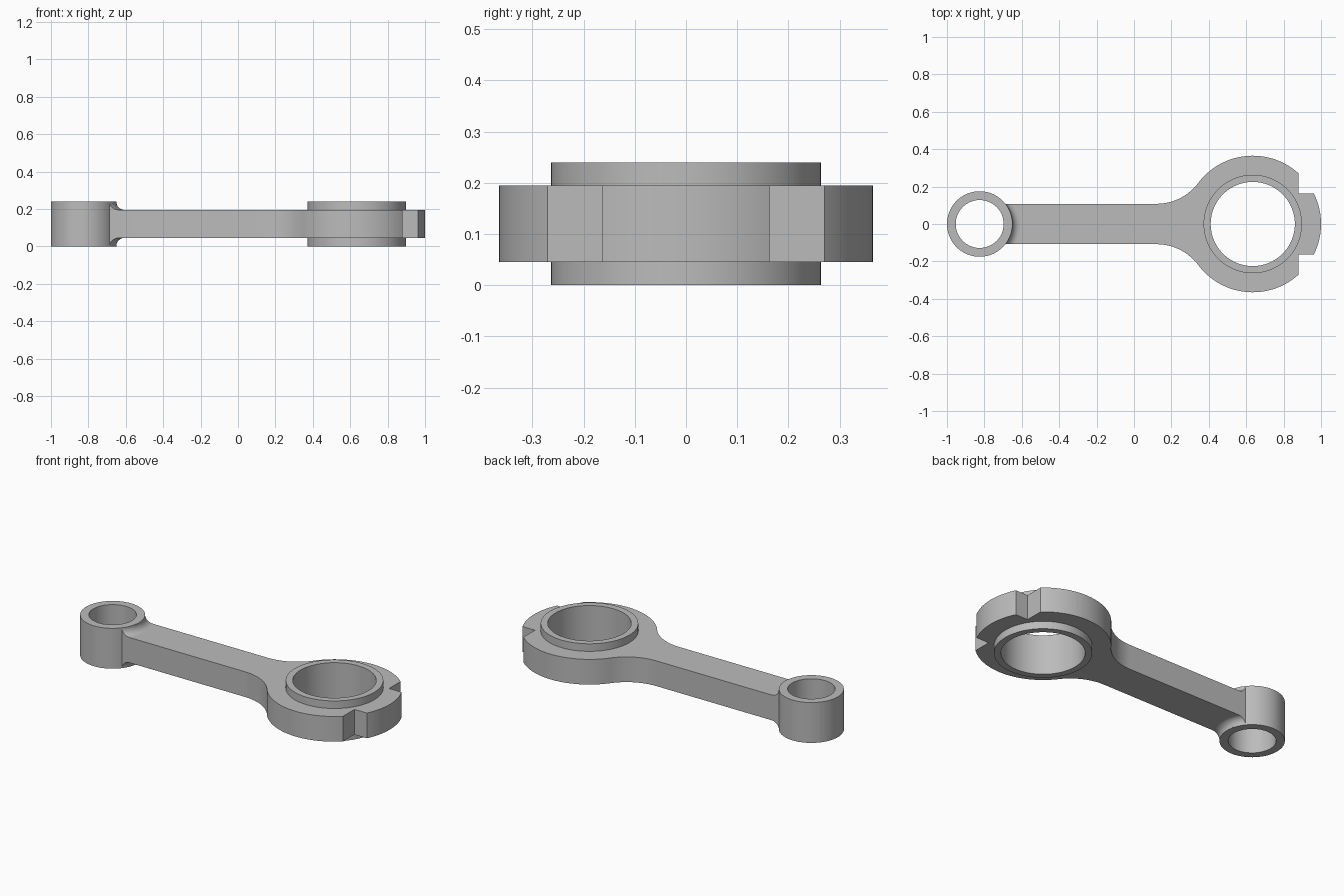
import bpy, bmesh
from math import pi, sin, cos, asin, atan2, hypot, sqrt, radians

cube = bpy.data.objects.get("Cube")
if cube:
    bpy.data.objects.remove(cube, do_unlink=True)

# Main dimensions
HEIGHT, Z0, Z1 = 0.24, 0.045, 0.195
SMALL_X, SMALL_R, SMALL_BORE = -0.825, 0.175, 0.128
BIG_X, BIG_R, COLLAR_R, BIG_BORE = 0.635, 0.365, 0.263, 0.225
HALF_W = 0.108
NOTCH_X, NOTCH_Y = 0.88, 0.163
BLEND_R, BLEND_X = 0.28, 0.12
FILLET = 0.042

steel = bpy.data.materials.new("steel grey")
steel.use_nodes = True
GREY = (0.5, 0.5, 0.5, 1)
steel.diffuse_color = GREY
steel.node_tree.nodes["Principled BSDF"].inputs["Base Color"].default_value = GREY


def finish(bm, name):
    bmesh.ops.remove_doubles(bm, verts=bm.verts, dist=1e-5)
    bmesh.ops.recalc_face_normals(bm, faces=bm.faces)
    mesh = bpy.data.meshes.new(name)
    bm.to_mesh(mesh)
    bm.free()
    mesh.materials.append(steel)
    obj = bpy.data.objects.new(name, mesh)
    bpy.context.collection.objects.link(obj)
    bpy.ops.object.select_all(action='DESELECT')
    obj.select_set(True)
    bpy.context.view_layer.objects.active = obj
    bpy.ops.object.shade_smooth_by_angle(angle=radians(30))
    return obj


def arc(cx, cy, r, a0, a1, n):
    return [(cx + r * cos(a0 + (a1 - a0) * i / n),
             cy + r * sin(a0 + (a1 - a0) * i / n)) for i in range(n + 1)]


def tube(name, x, outer, inner, n=96):
    """Ring with a square section, revolved about a vertical axis."""
    bm = bmesh.new()
    section = [(inner, 0), (outer, 0), (outer, HEIGHT), (inner, HEIGHT)]
    verts = [bm.verts.new((x + r, 0, z)) for r, z in section]
    edges = [bm.edges.new((verts[i], verts[i - 1])) for i in range(4)]
    bmesh.ops.spin(bm, geom=verts + edges, cent=(x, 0, 0), axis=(0, 0, 1),
                   angle=2 * pi, steps=n, use_merge=True)
    return finish(bm, name)


# Bearing rings at both ends
tube("small_end_ring", SMALL_X, SMALL_R, SMALL_BORE)
tube("big_end_collar", BIG_X, COLLAR_R, BIG_BORE)

# Rod body: shank, blend arcs, round big end and two bolt notches
root_r = SMALL_R - 0.02
blend_y = HALF_W + BLEND_R
join = atan2(-blend_y, BIG_X - BLEND_X)
half = arc(SMALL_X, 0, root_r, 0, asin(HALF_W / root_r), 12)
half += arc(BLEND_X, blend_y, BLEND_R, -pi / 2, join, 20)
half += arc(BIG_X, 0, BIG_R, join + pi, atan2(sqrt(BIG_R**2 - (NOTCH_X - BIG_X)**2), NOTCH_X - BIG_X), 40)[1:]
half += [(NOTCH_X, NOTCH_Y)]
half += arc(BIG_X, 0, BIG_R, asin(NOTCH_Y / BIG_R), 0, 14)
outline = half + [(x, -y) for x, y in half[-2:0:-1]]
hole = arc(BIG_X, 0, (COLLAR_R + BIG_BORE) / 2, 0, 2 * pi, 96)[:-1]

bm = bmesh.new()
for loop in (outline, hole):
    ring = [bm.verts.new((x, y, Z0)) for x, y in loop]
    for i in range(len(ring)):
        bm.edges.new((ring[i - 1], ring[i]))
bmesh.ops.triangle_fill(bm, edges=bm.edges[:], use_beauty=True)
grown = bmesh.ops.extrude_face_region(bm, geom=bm.faces[:], use_keep_orig=True)
top = [v for v in grown["geom"] if isinstance(v, bmesh.types.BMVert)]
bmesh.ops.translate(bm, verts=top, vec=(0, 0, Z1 - Z0))
finish(bm, "rod_body")


# Concave fillets where the shank meets the small end ring
def fillet(name, base, sign):
    bm = bmesh.new()
    curve = arc(SMALL_R + FILLET, FILLET, FILLET, pi, 1.5 * pi, 10)
    section = [(SMALL_R - 0.01, FILLET)] + curve
    section += [(SMALL_R + FILLET, -0.002), (SMALL_R - 0.01, -0.002)]
    n, rows = 24, []
    for i in range(n + 1):
        row = []
        for r, h in section:
            a = (2 * i / n - 1) * asin(HALF_W / r)
            row.append(bm.verts.new((SMALL_X + r * cos(a), r * sin(a), base + sign * h)))
        rows.append(row)
    for a, b in zip(rows, rows[1:]):
        for j in range(len(section)):
            bm.faces.new((a[j - 1], a[j], b[j], b[j - 1]))
    bm.faces.new(rows[0])
    bm.faces.new(rows[-1])
    return finish(bm, name)


fillet("upper_fillet", Z1, 1)
fillet("lower_fillet", Z0, -1)
